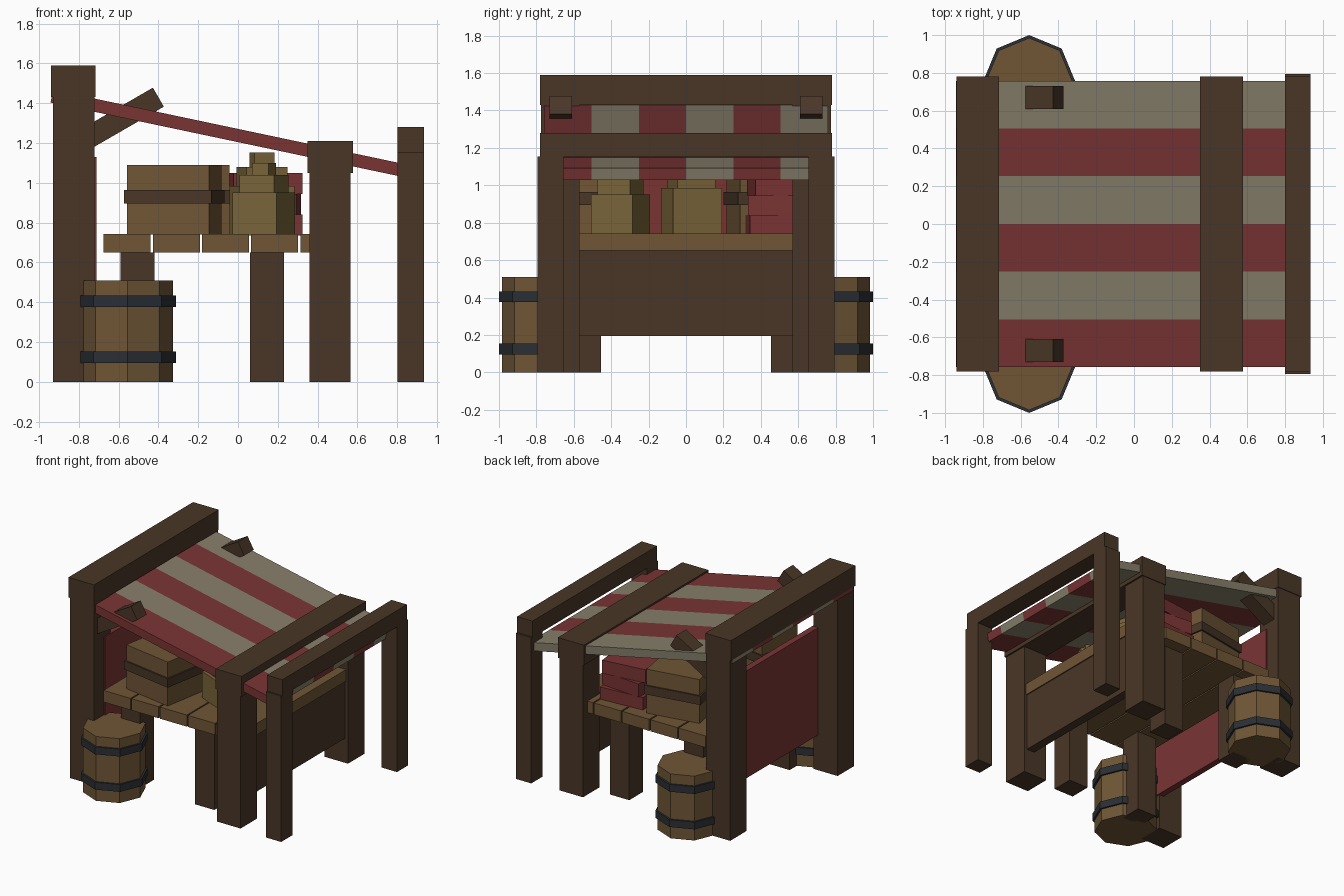
import bpy
from math import radians, atan2, cos, sin, hypot

if "Cube" in bpy.data.objects:
    bpy.data.objects.remove(bpy.data.objects["Cube"])


def mat(name, rgb):
    m = bpy.data.materials.new(name)
    m.diffuse_color = (*rgb, 1)
    m.use_nodes = True
    m.node_tree.nodes["Principled BSDF"].inputs["Base Color"].default_value = m.diffuse_color
    return m


DARK = mat("dark_wood", (0.067, 0.037, 0.020))
WOOD = mat("light_wood", (0.16, 0.093, 0.037))
RED = mat("red_cloth", (0.195, 0.034, 0.034))
CREAM = mat("cream_cloth", (0.24, 0.21, 0.145))
IRON = mat("iron", (0.024, 0.028, 0.034))
SACK = mat("sacking", (0.195, 0.13, 0.042))


def box(name, centre, size, m, rot=(0, 0, 0)):
    bpy.ops.mesh.primitive_cube_add(size=1, location=centre, rotation=rot)
    o = bpy.context.object
    o.name = name
    o.scale = size
    bpy.ops.object.transform_apply(location=False, rotation=False, scale=True)
    o.data.materials.append(m)
    return o


def span(name, x, y, z, m):
    """Box given by its extents on each axis."""
    c = [(a + b) / 2 for a, b in (x, y, z)]
    return box(name, c, [abs(b - a) for a, b in (x, y, z)], m)


def octagon(name, x, y, z0, z1, r, m):
    bpy.ops.mesh.primitive_cylinder_add(vertices=8, radius=r, depth=z1 - z0,
                                        location=(x, y, (z0 + z1) / 2))
    o = bpy.context.object
    o.name = name
    o.data.materials.append(m)


# Parts repeated on both sides
for s, side in ((-1, "front"), (1, "rear")):
    def pair(name, x, y, z, m):
        span(f"{side}_{name}", x, (s * y[0], s * y[1]), z, m)

    pair("tall_post", (-0.93, -0.72), (0.57, 0.775), (0, 1.44), DARK)
    pair("middle_post", (0.36, 0.565), (0.57, 0.775), (0, 1.06), DARK)
    pair("slim_post", (0.80, 0.935), (0.655, 0.795), (0, 1.155), DARK)
    pair("table_leg_outer", (0.06, 0.23), (0.455, 0.625), (0, 0.65), DARK)
    pair("table_leg_inner", (-0.59, -0.42), (0.455, 0.625), (0, 0.65), DARK)

    # Slanted brace from tall post through the awning
    a = radians(30)
    length = 0.48
    box(f"{side}_brace", (-0.40 - cos(a) * length / 2, s * 0.67, 1.43 - sin(a) * length / 2),
        (length, 0.12, 0.11), DARK, (0, -a, 0))

    # Barrel with two hoops
    octagon(f"{side}_barrel", -0.555, s * 0.757, 0, 0.51, 0.228, WOOD)
    for z in (0.095, 0.375):
        octagon(f"{side}_barrel_hoop", -0.555, s * 0.757, z, z + 0.058, 0.243, IRON)

# Cross beams
span("tall_beam", (-0.94, -0.715), (-0.78, 0.78), (1.43, 1.59), DARK)
span("middle_beam", (0.35, 0.578), (-0.78, 0.78), (1.05, 1.21), DARK)
span("slim_beam", (0.80, 0.935), (-0.78, 0.78), (1.15, 1.28), DARK)

# Awning made of six slanted stripes
x0, z0, x1, z1 = -0.935, 1.435, 0.84, 1.06
tilt = atan2(z0 - z1, x1 - x0)
for i in range(6):
    box("awning_stripe", ((x0 + x1) / 2, -0.758 + 0.2527 * (i + 0.5), (z0 + z1) / 2),
        (hypot(x1 - x0, z1 - z0), 0.2527, 0.065), CREAM if i % 2 else RED, (0, tilt, 0))

# Back cloth and counter front
span("back_cloth", (-0.76, -0.71), (-0.65, 0.65), (0.28, 1.13), RED)
span("counter_front", (0.47, 0.54), (-0.60, 0.60), (0.195, 0.65), DARK)

# Counter planks
for i in range(5):
    x = -0.675 + i * 0.247
    span("counter_plank", (x, x + 0.236), (-0.72, 0.72), (0.65, 0.742), WOOD)

# Strapped crates
for x, y, r in ((-0.32, -0.46, -10), (-0.28, 0.43, 10)):
    rot = (0, 0, radians(r))
    box("crate", (x, y, 0.915), (0.42, 0.36, 0.35), WOOD, rot)
    box("crate_strap", (x, y, 0.93), (0.445, 0.385, 0.07), DARK, rot)

# Stepped sacks
for x, y, r, w, tops in ((0.13, -0.35, -23, 0.24, (0.95, 1.04, 1.10)),
                         (0.12, 0.03, 14, 0.27, (0.985, 1.08, 1.152))):
    z = 0.735
    for part, k, top in zip(("body", "shoulder", "neck"), (1, 0.78, 0.38), tops):
        box("sack_" + part, (x, y, (z + top) / 2), (w * k, w * k, top - z), SACK,
            (0, 0, radians(r)))
        z = top

# Folded cloth stack
for i, (r, w, d) in enumerate(((4, 0.36, 0.30), (-5, 0.34, 0.27), (7, 0.35, 0.26))):
    box("folded_cloth", (0.135, 0.48, 0.787 + i * 0.105), (w, d, 0.105), RED,
        (0, 0, radians(r)))
